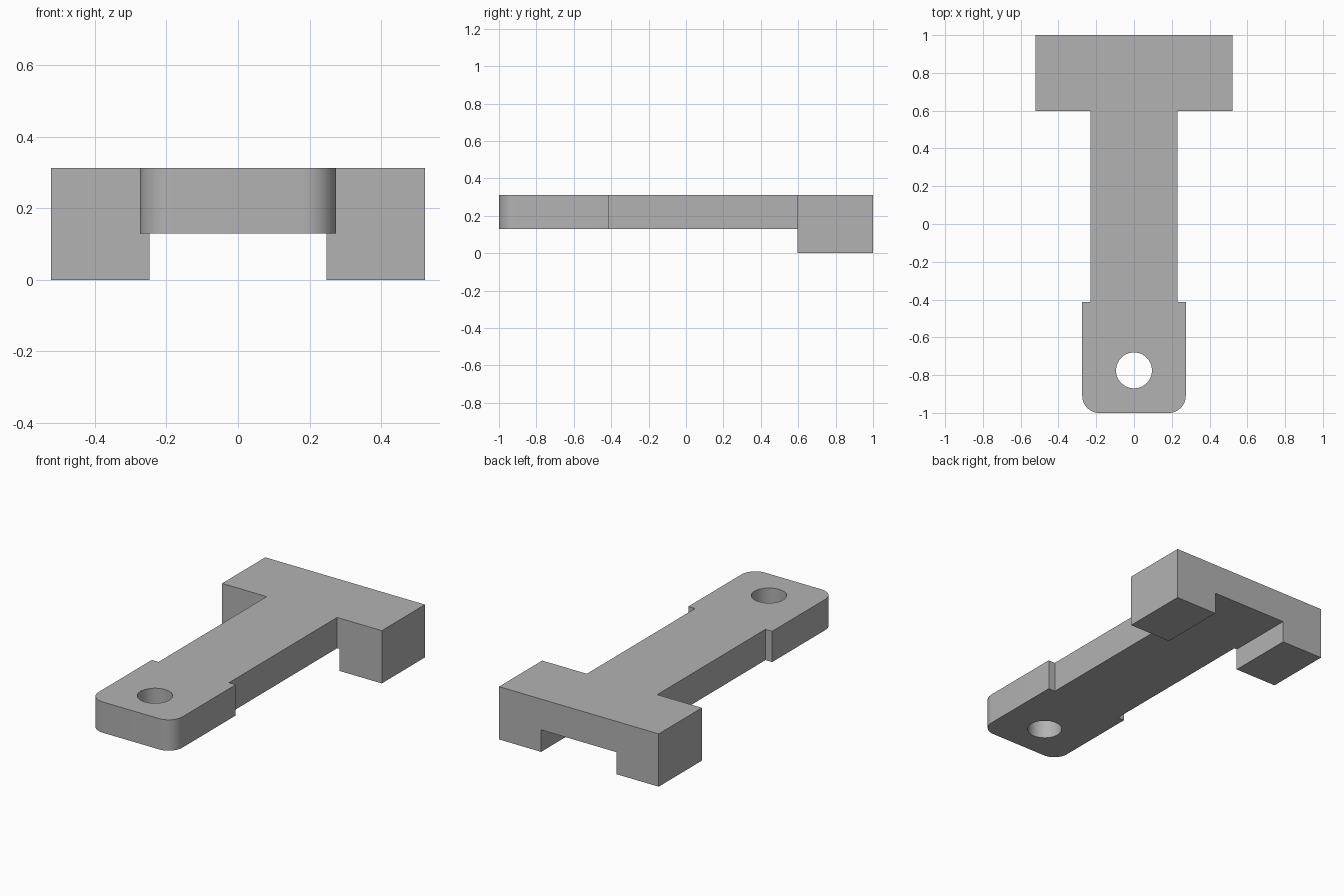
import bpy, bmesh, math
from mathutils import Vector

cube = bpy.data.objects.get("Cube")
if cube:
    bpy.data.objects.remove(cube, do_unlink=True)

TOP, UNDER = 0.312, 0.13        # top face and underside of the bar
HEAD_Y, PAD_Y = 0.597, -0.413   # where the head and the end pad begin
HEAD_X, STEM_X, PAD_X = 0.522, 0.23, 0.274
LEG_X, CORNER = 0.247, 0.09     # inner side of the legs, pad corner radius

grey = bpy.data.materials.new("plain grey")
grey.use_nodes = True
grey.diffuse_color = (0.45, 0.45, 0.45, 1)
grey.node_tree.nodes["Principled BSDF"].inputs["Base Color"].default_value = grey.diffuse_color

# Right half of the T outline, with a rounded pad corner, then mirrored
half = []
for i in range(13):
    a = math.radians(-90 + 7.5 * i)
    half.append((PAD_X - CORNER + CORNER * math.cos(a), -1 + CORNER + CORNER * math.sin(a)))
half += [(PAD_X, PAD_Y), (STEM_X, PAD_Y), (STEM_X, HEAD_Y), (HEAD_X, HEAD_Y), (HEAD_X, 1)]
outline = half + [(-x, y) for x, y in reversed(half)]

# Flat bar: extrude the outline
bm = bmesh.new()
bottom = bm.faces.new([bm.verts.new((x, y, UNDER)) for x, y in outline])
solid = bmesh.ops.extrude_face_region(bm, geom=[bottom], use_keep_orig=True)
for v in solid["geom"]:
    if isinstance(v, bmesh.types.BMVert):
        v.co.z = TOP
bmesh.ops.recalc_face_normals(bm, faces=bm.faces)

# Legs: split the underside of the head and pull the outer parts down
for co, no in (((LEG_X, 0, 0), (1, 0, 0)), ((-LEG_X, 0, 0), (1, 0, 0)), ((0, HEAD_Y, 0), (0, 1, 0))):
    bmesh.ops.bisect_plane(bm, geom=bm.verts[:] + bm.edges[:] + bm.faces[:],
                           dist=1e-5, plane_co=co, plane_no=no)
bm.normal_update()
feet = []
for f in bm.faces:
    c = f.calc_center_median()
    if f.normal.z < -0.9 and c.y > HEAD_Y + 0.01 and abs(c.x) > LEG_X:
        feet.append(f)
legs = bmesh.ops.extrude_face_region(bm, geom=feet)
bmesh.ops.translate(bm, vec=Vector((0, 0, -UNDER)),
                    verts=[g for g in legs["geom"] if isinstance(g, bmesh.types.BMVert)])
bmesh.ops.recalc_face_normals(bm, faces=bm.faces)
bmesh.ops.dissolve_limit(bm, angle_limit=math.radians(1), verts=bm.verts, edges=bm.edges)

mesh = bpy.data.meshes.new("t_bar")
bm.to_mesh(mesh)
bm.free()
mesh.materials.append(grey)
bar = bpy.data.objects.new("t_bar", mesh)
bpy.context.collection.objects.link(bar)

# Round hole through the pad
bpy.ops.mesh.primitive_cylinder_add(vertices=64, radius=0.095, depth=1, location=(0, -0.775, TOP))
cutter = bpy.context.object
cutter.name = "hole_cutter"
cutter.hide_render = True
cutter.data.materials.append(grey)
hole = bar.modifiers.new("hole", 'BOOLEAN')
hole.operation, hole.solver, hole.object = 'DIFFERENCE', 'EXACT', cutter

bpy.ops.object.select_all(action='DESELECT')
bar.select_set(True)
bpy.context.view_layer.objects.active = bar
bpy.ops.object.modifier_apply(modifier="hole")
bpy.data.objects.remove(cutter, do_unlink=True)
bpy.ops.object.shade_smooth_by_angle(angle=math.radians(30))
